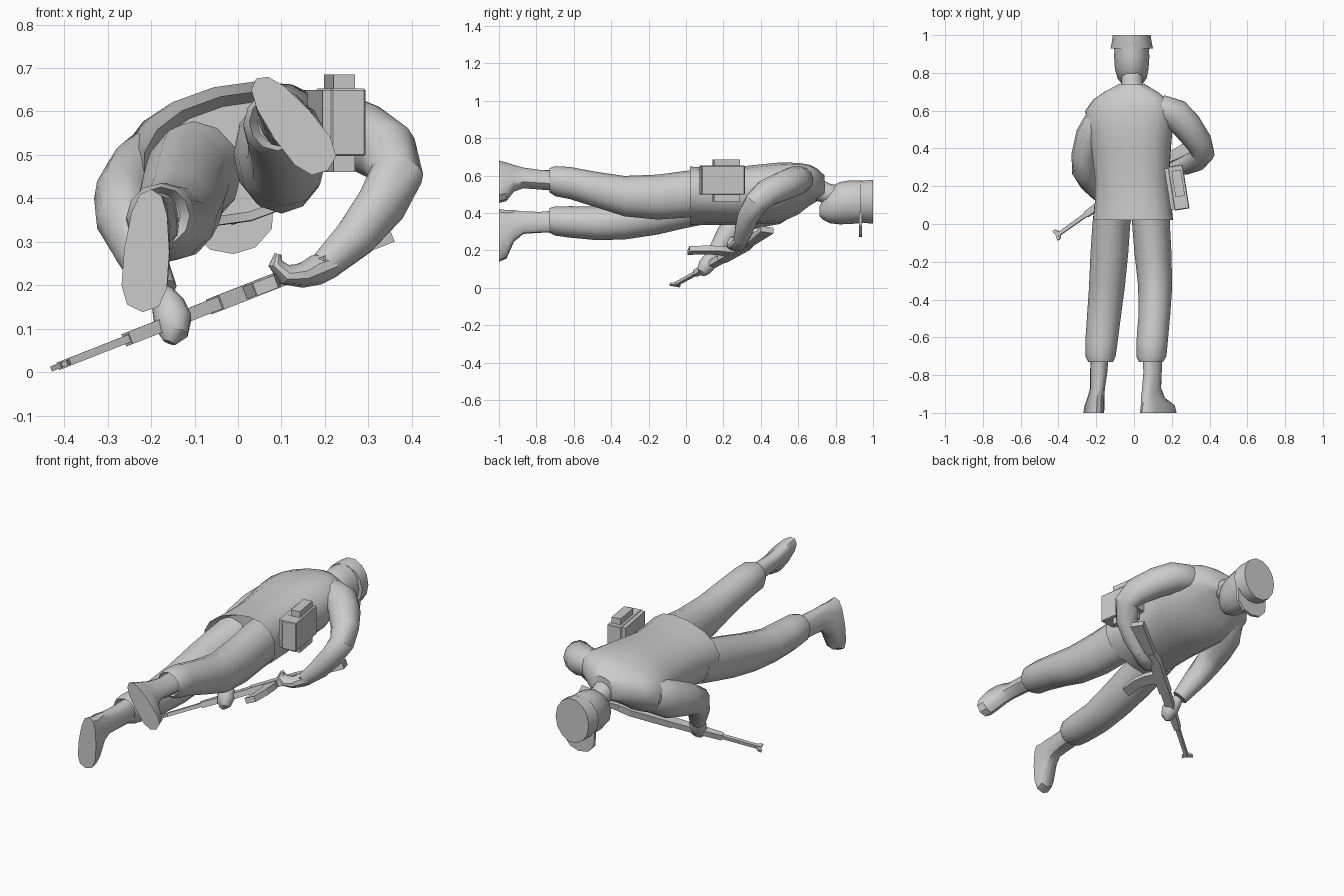
import bpy, bmesh, math
from mathutils import Vector, Matrix

grey = bpy.data.materials.new("plain grey")
grey.diffuse_color = (0.6, 0.6, 0.6, 1)


def finish(name, bm, angle=40):
    bmesh.ops.recalc_face_normals(bm, faces=bm.faces[:])
    me = bpy.data.meshes.new(name)
    bm.to_mesh(me)
    bm.free()
    me.materials.append(grey)
    ob = bpy.data.objects.new(name, me)
    bpy.context.collection.objects.link(ob)
    bpy.context.view_layer.objects.active = ob
    ob.select_set(True)
    if angle:
        bpy.ops.object.shade_smooth_by_angle(angle=math.radians(angle))
    ob.select_set(False)
    return ob


def loft(name, rings, roll=None, n=12, power=1.0, angle=40, ref=(0, 0, 1), taper=0.0):
    """Rings are (x, y, z, half_width, half_height).
    With a roll (degrees) rings stay square to y, otherwise they follow the path.
    Taper narrows the upper half of each ring and widens the lower half."""
    bm = bmesh.new()
    loops = []
    pts = [Vector(r[:3]) for r in rings]
    for i, r in enumerate(rings):
        if roll is None:
            t = (pts[min(i + 1, len(pts) - 1)] - pts[max(i - 1, 0)]).normalized()
            side = t.cross(Vector(ref)).normalized()
            up = side.cross(t)
        else:
            a = math.radians(roll)
            side = Vector((math.cos(a), 0, math.sin(a)))
            up = Vector((-math.sin(a), 0, math.cos(a)))
        ring = []
        for k in range(n):
            c, s = math.cos(2 * math.pi * k / n), math.sin(2 * math.pi * k / n)
            c = math.copysign(abs(c) ** power, c)
            s = math.copysign(abs(s) ** power, s)
            c *= 1 - taper * s
            ring.append(bm.verts.new(pts[i] + side * c * r[3] + up * s * r[4]))
        loops.append(ring)
    for a, b in zip(loops, loops[1:]):
        for k in range(n):
            bm.faces.new((a[k], a[(k + 1) % n], b[(k + 1) % n], b[k]))
    bm.faces.new(loops[0])
    bm.faces.new(loops[-1])
    return finish(name, bm, angle)


def plate(name, outline, origin, u, v, thick):
    """Extrude a flat outline, given in the axes u and v, evenly about its plane."""
    w = u.cross(v).normalized()
    bm = bmesh.new()
    rows = [[bm.verts.new(origin + u * p + v * q + w * s * thick / 2) for p, q in outline]
            for s in (-1, 1)]
    bm.faces.new(rows[0])
    bm.faces.new(rows[1])
    n = len(outline)
    for k in range(n):
        bm.faces.new((rows[0][k], rows[0][(k + 1) % n], rows[1][(k + 1) % n], rows[1][k]))
    return finish(name, bm, 0)


def box(name, centre, size, turn, bevel=0.0):
    bm = bmesh.new()
    bmesh.ops.create_cube(bm, size=1, matrix=Matrix.Translation(centre)
                          @ Matrix.Rotation(math.radians(turn), 4, 'Z')
                          @ Matrix.Diagonal((*size, 1)))
    if bevel:
        bmesh.ops.bevel(bm, geom=bm.edges[:], offset=bevel, segments=1, affect='EDGES')
    return finish(name, bm, 0)


# Jacket body, rolled towards the left side, with a hollow hem
loft("jacket", [
    (-.005, .09, .49, .19, .125), (-.005, .022, .492, .217, .147), (-.005, .12, .49, .205, .147),
    (-.01, .25, .49, .20, .147), (-.015, .4, .50, .215, .152),
    (-.02, .5, .508, .23, .152), (-.025, .6, .53, .24, .125),
    (-.02, .66, .548, .20, .098), (-.015, .70, .55, .145, .08),
    (-.012, .74, .54, .07, .06)], roll=14, n=16, power=.88)

# Head, neck and cap
loft("neck", [(-.01, .66, .545, .065, .06), (-.01, .75, .505, .056, .055),
              (-.01, .84, .48, .06, .06)])
loft("head", [(-.01, .715, .41, .02, .028), (-.01, .735, .42, .05, .058),
              (-.01, .77, .44, .077, .095), (-.012, .82, .452, .089, .113),
              (-.012, .88, .458, .093, .117), (-.012, .945, .46, .092, .113)], roll=0)
loft("cap", [(-.012, .93, .46, .112, .112), (-.012, .96, .46, .106, .117),
             (-.012, 1.0, .46, .1, .12)], roll=0, n=14, angle=30)
plate("cap_visor", [(-.105, .40), (-.1, .32), (-.065, .282), (-.01, .272), (.04, .287),
                    (.078, .33), (.082, .40)],
      Vector((0, .933, 0)), Vector((1, 0, 0)), Vector((0, 0, 1)), .016)

# Trouser legs, each with a gathered cuff
loft("left_trouser_leg", [
    (-.10, .10, .46, .11, .12), (-.12, 0, .435, .10, .115), (-.13, -.15, .40, .10, .115),
    (-.143, -.33, .362, .095, .104), (-.158, -.48, .345, .09, .09),
    (-.172, -.62, .352, .086, .084), (-.177, -.70, .357, .08, .078),
    (-.177, -.73, .36, .066, .066), (-.178, -.70, .36, .045, .05)], roll=0)
loft("right_trouser_leg", [
    (.09, .10, .51, .10, .125), (.09, 0, .50, .10, .125), (.10, -.15, .485, .098, .12),
    (.112, -.33, .49, .09, .108), (.108, -.48, .525, .084, .095),
    (.096, -.62, .56, .083, .086), (.092, -.70, .57, .08, .08),
    (.09, -.73, .575, .064, .065), (.09, -.70, .575, .045, .05)], roll=0)

# Boots, soles square to y, narrower at the heel
loft("left_boot", [
    (-.18, -.68, .355, .045, .06), (-.185, -.78, .35, .045, .056),
    (-.192, -.87, .348, .038, .06), (-.20, -.92, .33, .043, .085),
    (-.206, -.96, .285, .05, .13), (-.21, -1.0, .28, .052, .142)],
    roll=-4, power=.75, taper=.2)
loft("right_boot", [
    (.092, -.68, .575, .045, .055), (.095, -.78, .58, .042, .053),
    (.09, -.87, .59, .04, .058), (.097, -.92, .588, .042, .08),
    (.122, -.96, .57, .049, .122), (.124, -1.0, .57, .052, .134)],
    roll=38, power=.78, taper=.2)

# Sleeves, starting inside the shoulders
loft("left_sleeve", [
    (-.12, .60, .52, .05, .06), (-.185, .56, .48, .073, .092), (-.232, .47, .435, .076, .10),
    (-.262, .36, .40, .070, .085), (-.263, .28, .36, .066, .075),
    (-.23, .22, .285, .058, .06), (-.18, .155, .185, .042, .042)])
loft("right_sleeve", [
    (.04, .62, .58, .04, .05), (.15, .61, .58, .072, .07), (.22, .58, .57, .084, .08),
    (.28, .52, .545, .08, .08),
    (.345, .43, .505, .07, .075), (.365, .375, .455, .062, .065),
    (.33, .335, .385, .058, .058), (.27, .31, .31, .05, .05), (.20, .29, .245, .036, .036)])

# Hands closed round the rifle
loft("left_hand", [
    (-.175, .15, .18, .028, .028), (-.16, .13, .15, .04, .04), (-.15, .11, .12, .045, .045),
    (-.15, .095, .09, .036, .036), (-.158, .09, .068, .015, .015)], n=10, ref=(1, 0, 0))
loft("right_hand", [
    (.22, .295, .25, .03, .036), (.18, .285, .235, .035, .042),
    (.145, .27, .222, .028, .044), (.108, .255, .225, .024, .038),
    (.086, .25, .25, .017, .028), (.092, .25, .272, .008, .014)], n=10, ref=(0, 1, 0))

# Rifle, laid out along its length with its underside towards the feet
muzzle = Vector((-.41, -.062, .015))
along = (Vector((.335, .47, .308)) - muzzle).normalized()
down = Vector((-.06, -1, -.03))
down = (down - along * down.dot(along)).normalized()
parts = {
    "rifle_barrel": ([(0, -.009), (.34, -.012), (.34, .012), (0, .009)], .018),
    "rifle_front_sight": ([(.0, .0), (-.005, -.032), (.012, -.032), (.03, 0)], .012),
    "rifle_muzzle_lug": ([(.0, .0), (-.01, .024), (.004, .026), (.035, 0)], .012),
    "rifle_handguard": ([(.2, -.015), (.32, -.022), (.48, -.024), (.48, .024), (.32, .022),
                         (.2, .015)], .03),
    "rifle_receiver": ([(.46, -.028), (.68, -.028), (.74, -.014), (.74, .03), (.46, .03)], .036),
    "rifle_stock": ([(.72, -.014), (.955, -.002), (.94, .07), (.72, .028)], .032),
    "rifle_grip": ([(.68, .02), (.72, .02), (.755, .095), (.72, .10)], .026),
    "rifle_magazine": ([(.53, .02), (.60, .02), (.585, .08), (.55, .15), (.49, .228),
                        (.44, .208), (.495, .135), (.525, .075)], .03)}
for name, (outline, thick) in parts.items():
    plate(name, outline, muzzle, along, down, thick)

# Hip pouch with its strap block and flap
box("hip_pouch", (.236, .193, .575), (.08, .235, .155), 9, .004)
box("pouch_strap_block", (.234, .215, .573), (.05, .14, .225), 9)
box("pouch_backing", (.195, .187, .575), (.035, .22, .15), 9)
